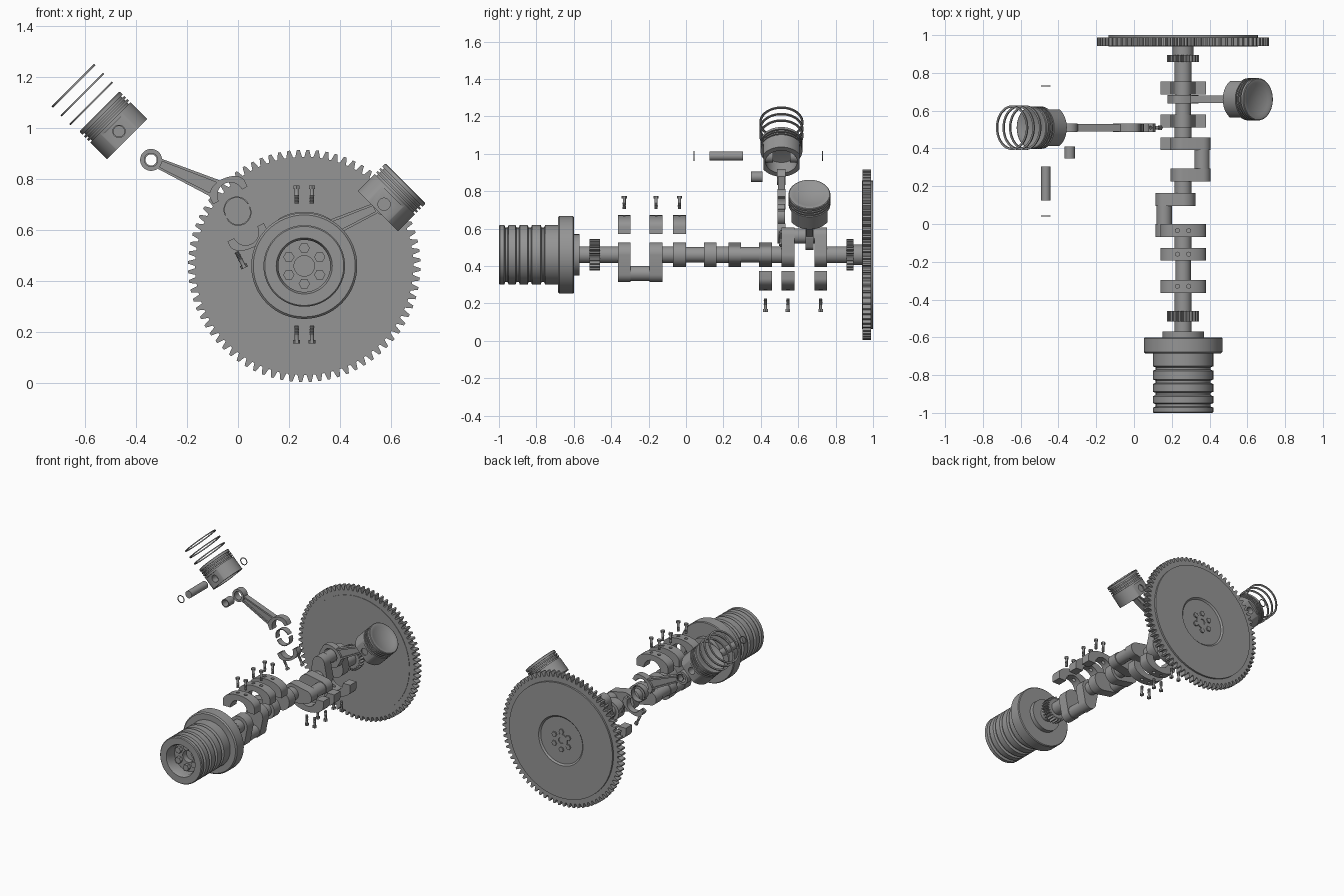
import bpy, bmesh
from math import cos, sin, pi, atan2, radians
from mathutils import Vector, Matrix

cube = bpy.data.objects.get("Cube")
if cube:
    bpy.data.objects.remove(cube, do_unlink=True)

steel = bpy.data.materials.new("grey_steel")
steel.use_nodes = True
GREY = (0.3, 0.3, 0.3, 1)
steel.diffuse_color = GREY
steel.node_tree.nodes["Principled BSDF"].inputs["Base Color"].default_value = GREY

CX, CZ = 0.26, 0.46          # crank axis in x and z
THROW = 0.10                 # crank pin offset
Y = Vector((0, 1, 0))
parts = []


def finish(name, bm):
    bmesh.ops.remove_doubles(bm, verts=bm.verts, dist=0.00005)
    bmesh.ops.recalc_face_normals(bm, faces=bm.faces)
    mesh = bpy.data.meshes.new(name)
    bm.to_mesh(mesh)
    bm.free()
    mesh.materials.append(steel)
    ob = bpy.data.objects.new(name, mesh)
    bpy.context.collection.objects.link(ob)
    parts.append(ob)
    return ob


def lathe(name, profile, origin=(0, 0, 0), axis=Y, steps=48):
    """Revolve (radius, height) points about an axis."""
    bm = bmesh.new()
    turn = Vector((0, 0, 1)).rotation_difference(Vector(axis)).to_matrix().to_4x4()
    place = Matrix.Translation(origin) @ turn
    rings = [[bm.verts.new(place @ Vector((r * cos(2 * pi * k / steps), r * sin(2 * pi * k / steps), h)))
              for k in range(steps)] for r, h in profile]
    closed = profile[0][0] > 0
    for i in range(len(rings) - (0 if closed else 1)):
        a, b = rings[i], rings[(i + 1) % len(rings)]
        for k in range(steps):
            j = (k + 1) % steps
            bm.faces.new((a[k], a[j], b[j], b[k]))
    bmesh.ops.dissolve_degenerate(bm, dist=0.00001, edges=bm.edges)
    return finish(name, bm)


def rod_bar(name, r, h0, h1, origin=(0, 0, 0), axis=Y, steps=32):
    return lathe(name, [(0, h0), (r, h0), (r, h1), (0, h1)], origin, axis, steps)


def tube(name, r0, r1, half, origin, axis=Y):
    return lathe(name, [(r0, -half), (r1, -half), (r1, half), (r0, half)], origin, axis)


def plate(name, outline, y0, y1):
    """Extrude an x-z outline along y."""
    bm = bmesh.new()
    a = [bm.verts.new((x, y0, z)) for x, z in outline]
    b = [bm.verts.new((x, y1, z)) for x, z in outline]
    bm.faces.new(a)
    bm.faces.new(b)
    for i in range(len(a)):
        j = (i + 1) % len(a)
        bm.faces.new((a[i], a[j], b[j], b[i]))
    return finish(name, bm)


def arc(r, a0, a1, n=16, rz=None):
    rz = r if rz is None else rz
    return [(r * cos(a0 + (a1 - a0) * k / n), rz * sin(a0 + (a1 - a0) * k / n)) for k in range(n + 1)]


def arch(name, c, up, half_w, leg, rise, inner, y0, y1):
    """Half-ring with straight legs, opening away from the 'up' angle."""
    pts = [(half_w, 0)] + [(x, z + leg) for x, z in arc(half_w, 0, pi, 20, rise)]
    pts += [(-half_w, 0)] + arc(inner, pi, 0, 20)
    if leg == 0:
        pts = arc(half_w, 0, pi, 20, rise) + arc(inner, pi, 0, 20)
    t = up - pi / 2
    return plate(name, [(c[0] + x * cos(t) - z * sin(t), c[1] + x * sin(t) + z * cos(t)) for x, z in pts], y0, y1)


def gear(name, root, tip, teeth, y0, y1):
    pts = []
    for k in range(teeth):
        for r, f in ((root, 0.0), (root, 0.25), (tip, 0.48), (tip, 0.77)):
            a = 2 * pi * (k + f) / teeth
            pts.append((CX + r * cos(a), CZ + r * sin(a)))
    return plate(name, pts, y0, y1)


def cut(ob, cutter):
    mod = ob.modifiers.new("cut", 'BOOLEAN')
    mod.operation, mod.solver, mod.object = 'DIFFERENCE', 'EXACT', cutter
    bpy.context.view_layer.update()
    mesh = bpy.data.meshes.new_from_object(ob.evaluated_get(bpy.context.evaluated_depsgraph_get()))
    ob.modifiers.clear()
    ob.data = mesh
    parts.remove(cutter)
    bpy.data.objects.remove(cutter, do_unlink=True)


def bolt(name, head, axis, length=0.075):
    """Hex-headed bolt running from its head along the axis."""
    rod_bar(name + "_head", 0.014, 0, 0.014, head, axis, 6)
    prof = [(0, 0.01), (0.008, 0.01), (0.008, 0.035)]
    while prof[-1][1] < length - 0.006:
        h = prof[-1][1]
        prof += [(0.0095, h + 0.003), (0.0075, h + 0.006)]
    lathe(name + "_shank", prof + [(0, prof[-1][1])], head, axis, 12)


# Front pulley with belt grooves, flange and recessed hub
grooves = []
for y in (-0.96, -0.9, -0.835, -0.765):
    grooves += [(0.16, y - 0.012), (0.145, y - 0.006), (0.145, y + 0.006), (0.16, y + 0.012)]
lathe("front_pulley", [(0, -0.88), (0.04, -0.88), (0.04, -0.92), (0.102, -0.92), (0.102, -0.985), (0.11, -1),
      (0.155, -1), (0.16, -0.995)] + grooves + [(0.16, -0.685), (0.2, -0.685), (0.208, -0.677), (0.208, -0.605),
      (0.203, -0.6), (0.11, -0.6), (0.11, -0.57), (0, -0.57)], (CX, 0, CZ), Y, 64)

# Flywheel: ring gear and stepped disc
gear("flywheel_ring_gear", 0.428, 0.456, 76, 0.943, 0.988)
lathe("flywheel_disc", [(0, 0.94), (0.396, 0.94), (0.396, 1), (0.17, 1), (0.16, 0.99), (0, 0.99)],
      (CX, 0, CZ), Y, 72)
tube("flywheel_hub", 0.02, 0.045, 0.004, (CX, 0.992, CZ))
for k in range(6):
    a = pi / 6 + k * pi / 3
    x, z = cos(a), sin(a)
    rod_bar("pulley_bolt", 0.022, -0.945, -0.91, (CX + 0.07 * x, 0, CZ + 0.07 * z), Y, 6)
    rod_bar("flywheel_bolt", 0.018, 0.985, 0.999, (CX + 0.062 * x, 0, CZ + 0.062 * z), Y, 6)

# Crankshaft journals and timing gears
for y0, y1 in ((-0.58, -0.33), (-0.16, -0.04), (0.13, 0.26), (0.425, 0.545), (0.72, 0.945)):
    rod_bar("main_journal", 0.045, y0, y1, (CX, 0, CZ))
rod_bar("rear_shaft_collar", 0.055, 0.895, 0.942, (CX, 0, CZ))
gear("front_timing_gear", 0.066, 0.085, 24, -0.515, -0.46)
gear("rear_timing_gear", 0.066, 0.085, 24, 0.858, 0.896)

# Four throws, each a pin between two webs
for y0, y1, ang in ((-0.33, -0.16, -pi / 2), (-0.035, 0.13, pi), (0.26, 0.425, 0), (0.545, 0.72, pi / 2)):
    px, pz = THROW * cos(ang), THROW * sin(ang)
    rod_bar("crank_pin", 0.041, y0, y1, (CX + px, 0, CZ + pz))
    for y in (y0, y1):
        near = [(CX + x, CZ + z) for x, z in arc(0.066, ang + pi / 2, ang + 3 * pi / 2)]
        far = [(CX + px + x, CZ + pz + z) for x, z in arc(0.046, ang - pi / 2, ang + pi / 2)]
        plate("crank_web", near + far, y - 0.034, y + 0.034)

# Counterweights lifted off the webs, with their bolts
for side, ys in ((1, (-0.33, -0.16, -0.035)), (-1, (0.425, 0.545, 0.72))):
    base = CZ + side * (0.11 if side > 0 else 0.088)
    for y in ys:
        weight = arch("counterweight", (CX, base), side * pi / 2, 0.12, 0.04, 0.062, 0.064, y - 0.034, y + 0.034)
        for x in (CX - 0.03, CX + 0.03):
            cut(weight, rod_bar("bolt_hole", 0.011, -0.02, 0.15, (x, y, base), (0, 0, side), 16))
            bolt("counterweight_bolt", (x, y, CZ + side * 0.305 + (0.01 if side > 0 else 0)), (0, 0, -side))


def piston(skirt, axis, pin):
    """Hollow grooved piston with flattened pin sides."""
    axis = Vector(axis).normalized()
    prof = [(0.085, 0), (0.112, 0)]
    for h in (0.098, 0.115, 0.132):
        prof += [(0.112, h - 0.004), (0.102, h - 0.004), (0.102, h + 0.004), (0.112, h + 0.004)]
    prof += [(0.112, 0.151), (0.108, 0.154), (0.09, 0.154), (0.08, 0.148), (0.0, 0.143)]
    body = lathe("piston", [(0, 0.09), (0.085, 0.08)] + prof, skirt, axis, 56)
    side = Vector((axis.z, 0, -axis.x))
    for s in (-1, 1):
        corners = [Vector(skirt) + side * u + axis * h
                   for u, h in ((-0.09, -0.01), (0.09, -0.01), (0.09, 0.08), (-0.09, 0.08))]
        y = skirt[1] + s * 0.115
        cut(body, plate("side_cutter", [(c.x, c.z) for c in corners], y - 0.019, y + 0.019))
        tube("piston_pin_boss", 0.024, 0.036, 0.022, (pin[0], skirt[1] + s * 0.068, pin[1]))
    cut(body, rod_bar("pin_cutter", 0.024, -0.13, 0.13, (pin[0], skirt[1], pin[1])))


def connecting_rod(small, big, y, split):
    """I-section rod with an obliquely split big end."""
    s, b = Vector(small), Vector(big)
    d = (b - s).normalized()
    n = Vector((-d.y, d.x))
    p, q = s + d * 0.038, b - d * 0.058
    plate("rod_web", [p + n * 0.02, p - n * 0.02, q - n * 0.034, q + n * 0.034], y - 0.009, y + 0.009)
    for k in (-1, 1):
        plate("rod_rail", [p + n * k * 0.012, p + n * k * 0.021, q + n * k * 0.037, q + n * k * 0.025],
              y - 0.019, y + 0.019)
    tube("rod_small_end", 0.028, 0.043, 0.023, (s.x, y, s.y))
    arch("rod_big_end", big, split + pi, 0.076, 0.025, 0.046, 0.051, y - 0.022, y + 0.022)


# Assembled piston on the last throw
piston((0.549, 0.66, 0.675), (1, 0, 1), (0.573, 0.702))
connecting_rod((0.573, 0.702), (CX, CZ + THROW), 0.66, radians(-117))
arch("rod_cap", (CX, CZ + THROW), radians(-117), 0.076, 0.025, 0.046, 0.043, 0.638, 0.682)
rod_bar("fitted_wrist_pin", 0.024, -0.088, 0.088, (0.573, 0.66, 0.702))

# Exploded piston set: rings, piston, pin and clips
PY = 0.51
out = Vector((-1, 0, 1)).normalized()
piston((-0.435, PY, 0.957), out, (-0.467, 0.988))
for k in range(3):
    tube("piston_ring", 0.107, 0.118, 0.0035, Vector((-0.576, PY, 1.098)) + out * 0.049 * k, out)
rod_bar("wrist_pin", 0.025, 0.125, 0.305, (-0.467, 0, 0.988))
for y in (0.043, 0.73):
    tube("pin_clip", 0.021, 0.026, 0.002, (-0.467, y, 0.988))

# Exploded rod set: bushing, rod, bearing shells, cap and bolts
SPLIT = radians(-63)
n = Vector((cos(SPLIT), 0, sin(SPLIT)))
across = Vector((-n.z, 0, n.x))
tube("small_end_bushing", 0.022, 0.028, 0.031, (-0.341, 0.378, 0.876))
connecting_rod((-0.341, 0.876), (-0.03, 0.737), PY, SPLIT)
for s in (-1, 1):
    c = Vector((-0.002, PY, 0.675)) + n * s * 0.006
    arch("bearing_shell", (c.x, c.z), SPLIT + (0 if s > 0 else pi), 0.052, 0, 0.052, 0.047, PY - 0.02, PY + 0.02)
    bolt("rod_bolt", Vector((0.066, PY, 0.515)) + n * 0.038 + across * s * 0.064, -n)
cap = arch("loose_rod_cap", (0.03, 0.592), SPLIT, 0.08, 0.02, 0.046, 0.051, PY - 0.022, PY + 0.022)
for s in (-1, 1):
    cut(cap, rod_bar("cap_hole", 0.009, -0.05, 0.12, Vector((0.03, PY, 0.592)) + across * s * 0.064, n, 16))

# Smooth the round surfaces and keep edges crisp
bpy.ops.object.select_all(action='DESELECT')
for ob in parts:
    ob.select_set(True)
bpy.context.view_layer.objects.active = parts[0]
bpy.ops.object.shade_smooth_by_angle(angle=radians(32))
